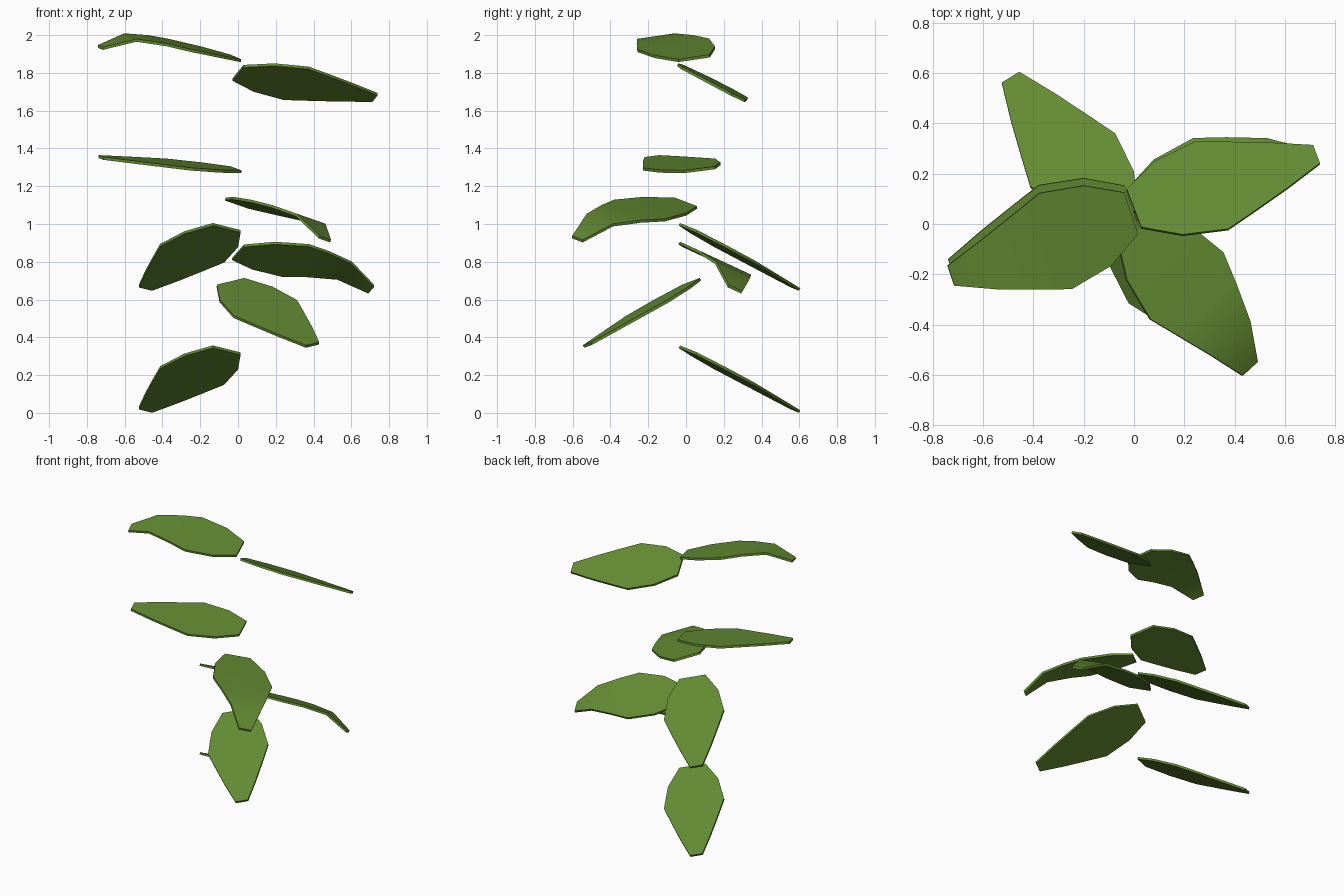
import bpy, bmesh, math
from mathutils import Vector

if "Cube" in bpy.data.objects:
    bpy.data.objects.remove(bpy.data.objects["Cube"])

green = bpy.data.materials.new("leaf green")
green.diffuse_color = (0.125, 0.26, 0.032, 1)
green.use_nodes = True
green.node_tree.nodes["Principled BSDF"].inputs["Base Color"].default_value = green.diffuse_color

# Leaf rows: fraction along the leaf, half width, height of the arch
ROWS = [(0, .088, 0), (.19, .17, .022), (.425, .203, .045),
        (.59, .16, .06), (.79, .106, .065), (1, .042, 0)]
THICK = 0.015


def leaf(name, base, tip, roll, bend):
    """Faceted leaf blade from base to tip, rolled about its own length."""
    base, tip = Vector(base), Vector(tip)
    fwd = (tip - base).normalized()
    flat = Vector((0, 0, 1)).cross(fwd).normalized()
    up = fwd.cross(flat)
    side = flat * math.cos(roll) + up * math.sin(roll)
    normal = fwd.cross(side)
    bm = bmesh.new()
    rings = []
    for t, w, h in ROWS:
        mid = base.lerp(tip, t) + normal * h * bend
        # upper and lower skin, left and right edge
        rings.append([bm.verts.new(mid + side * s * w + normal * n * THICK / 2)
                      for s, n in ((1, 1), (-1, 1), (-1, -1), (1, -1))])
    for a, b in zip(rings, rings[1:]):
        for i in range(4):
            j = (i + 1) % 4
            bm.faces.new((a[i], a[j], b[j], b[i]))
    bm.faces.new(rings[0])
    bm.faces.new(rings[-1])
    bmesh.ops.recalc_face_normals(bm, faces=bm.faces)
    mesh = bpy.data.meshes.new(name)
    bm.to_mesh(mesh)
    bm.free()
    mesh.materials.append(green)
    ob = bpy.data.objects.new(name, mesh)
    bpy.context.collection.objects.link(ob)
    bpy.context.view_layer.objects.active = ob
    ob.select_set(True)
    bpy.ops.object.shade_smooth_by_angle(angle=math.radians(40))
    ob.select_set(False)


# Leaves from the top down; bend 1 = arched, 0 = straight
leaf("top_left_leaf", (-.012, .043, 1.877), (-.728, -.205, 1.935), -.14, 1)
leaf("top_right_leaf", (0, .06, 1.80), (.725, .275, 1.67), -.42, 0)
leaf("left_leaf", (-.01, .07, 1.287), (-.725, -.18, 1.352), -.12, 0)
leaf("front_arched_leaf", (-.005, 0, 1.11), (.46, -.575, .92), -.26, 1)
leaf("upper_back_leaf", (-.06, .01, .98), (-.49, .58, .662), .23, 0)
leaf("right_arched_leaf", (0, .06, .85), (.705, .26, .655), -.42, 1)
leaf("front_low_leaf", (-.04, .03, .69), (.395, -.52, .36), .225, 0)
leaf("lower_back_leaf", (-.06, .01, .332), (-.49, .58, .016), .23, 0)
